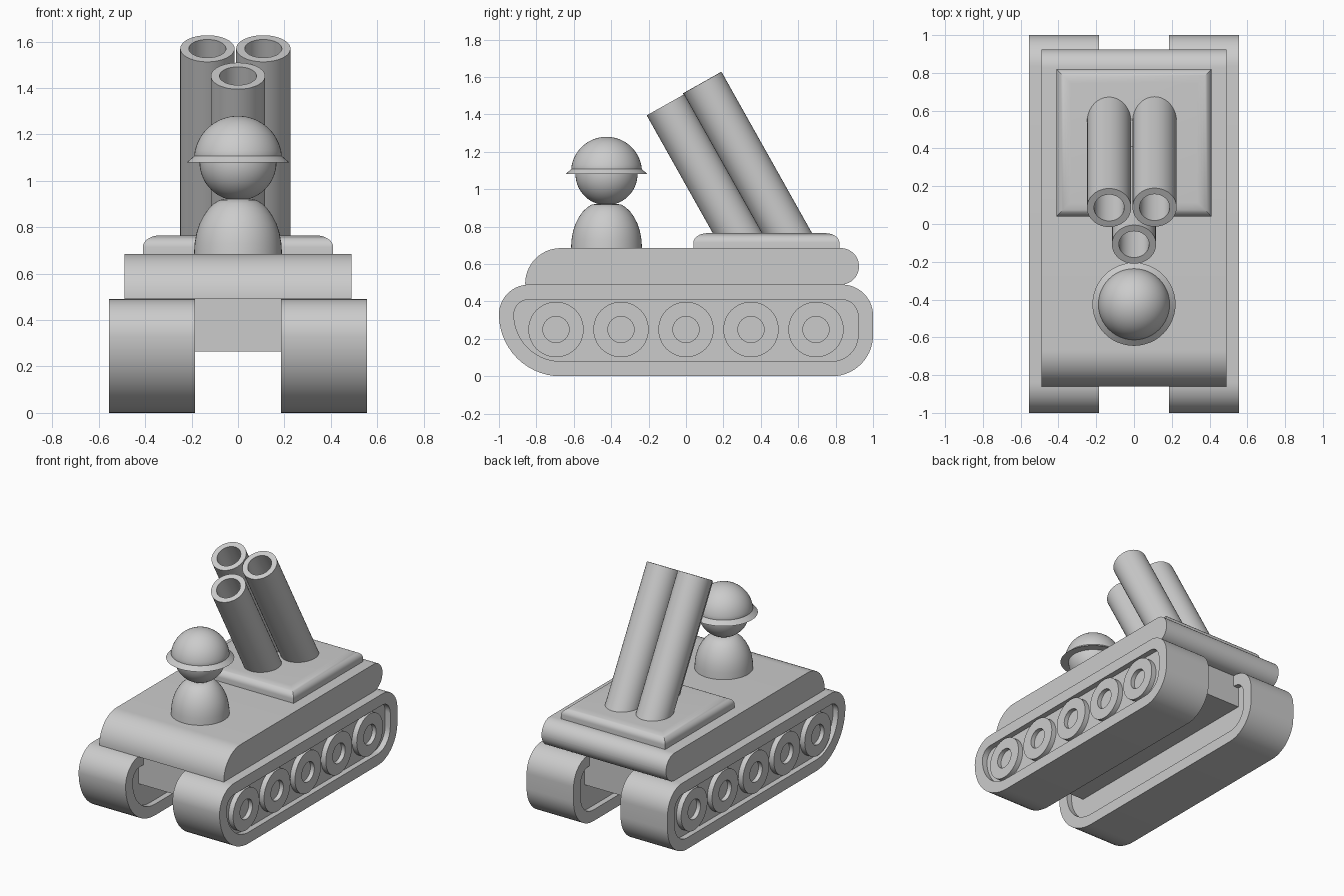
import bpy, bmesh, math
from mathutils import Matrix, Vector

if "Cube" in bpy.data.objects:
    bpy.data.objects.remove(bpy.data.objects["Cube"])


def finish(name, bm, mat=None):
    bmesh.ops.remove_doubles(bm, verts=bm.verts, dist=1e-5)
    bmesh.ops.recalc_face_normals(bm, faces=bm.faces)
    me = bpy.data.meshes.new(name)
    bm.to_mesh(me)
    bm.free()
    if mat:
        me.transform(mat)
    ob = bpy.data.objects.new(name, me)
    bpy.context.collection.objects.link(ob)
    bpy.ops.object.select_all(action='DESELECT')
    ob.select_set(True)
    bpy.context.view_layer.objects.active = ob
    bpy.ops.object.shade_smooth_by_angle(angle=math.radians(32))
    return ob


def bridge(bm, a, b):
    for i in range(len(a)):
        j = (i + 1) % len(a)
        bm.faces.new((a[i], a[j], b[j], b[i]))


def rounded_rect(y0, y1, z0, z1, radii, n=14):
    """Outline in the y-z plane; radii run bottom-front, bottom-back, top-back, top-front."""
    corners = [(y0, z0, 1, 1, 180), (y1, z0, -1, 1, 270), (y1, z1, -1, -1, 0), (y0, z1, 1, -1, 90)]
    pts = []
    for (y, z, sy, sz, start), r in zip(corners, radii):
        for i in range(n + 1 if r else 1):
            a = math.radians(start + 90 * i / n)
            pts.append((y + sy * r + r * math.cos(a), z + sz * r + r * math.sin(a)) if r else (y, z))
    return pts


def ring(bm, pts, x):
    return [bm.verts.new((x, y, z)) for y, z in pts]


def prism(name, pts, x0, x1):
    bm = bmesh.new()
    a, b = ring(bm, pts, x0), ring(bm, pts, x1)
    bm.faces.new(a)
    bm.faces.new(b)
    bridge(bm, a, b)
    return finish(name, bm)


def band(name, outer, inner, x0, x1):
    bm = bmesh.new()
    loops = [ring(bm, outer, x0), ring(bm, outer, x1), ring(bm, inner, x1), ring(bm, inner, x0)]
    for i in range(4):
        bridge(bm, loops[i], loops[(i + 1) % 4])
    return finish(name, bm)


def lathe(name, profile, mat, n=48):
    """Revolve (radius, height) points around z, closing both ends."""
    bm = bmesh.new()
    rows = [[bm.verts.new((r * math.cos(2 * math.pi * k / n), r * math.sin(2 * math.pi * k / n), h))
             for k in range(n)] for r, h in profile]
    for a, b in zip(rows, rows[1:]):
        bridge(bm, a, b)
    for row, (r, h) in ((rows[0], profile[0]), (rows[-1], profile[-1])):
        if r > 1e-3:
            bm.faces.new(row)
    return finish(name, bm, mat)


def arc(r, zc, a0, a1, n=16):
    return [(max(r * math.cos(t), 2e-6), zc + r * math.sin(t)) for t in
            (math.radians(a0 + (a1 - a0) * i / n) for i in range(n + 1))]


# Tracks: outer belt, recessed side plate and five wheels per side
outer = rounded_rect(-1, 1, 0, 0.49, (0.33, 0.22, 0.165, 0.16))
inner = rounded_rect(-0.92, 0.92, 0.08, 0.41, (0.25, 0.14, 0.09, 0.08))
wheel = [(0.148, 0), (0.148, 0.04), (0.07, 0.04), (0.07, 0.01)]
for side, s in (("right", 1), ("left", -1)):
    band(side + "_track_belt", outer, inner, s * 0.185, s * 0.555)
    prism(side + "_track_plate", inner, s * 0.225, s * 0.515)
    for i in range(5):
        mat = Matrix.Translation((s * 0.512, -0.695 + 0.3475 * i, 0.25)) @ Matrix.Rotation(s * math.pi / 2, 4, 'Y')
        lathe(f"{side}_wheel_{i + 1}", wheel, mat)

# Hull: wide rounded deck and narrow belly between the tracks
prism("deck", rounded_rect(-0.86, 0.925, 0.49, 0.685, (0, 0.097, 0.097, 0.19)), -0.49, 0.49)
prism("belly", rounded_rect(-0.8, 0.82, 0.265, 0.5, (0, 0, 0, 0)), -0.23, 0.23)

# Gun base: slab with mitred, rounded top edges
bm = bmesh.new()
steps = [(0, 0.68)] + [(0.075 * (1 - math.cos(t)), 0.715 + 0.05 * math.sin(t))
                       for t in (math.pi / 2 * i / 8 for i in range(9))]
rows = []
for d, z in steps:
    x, y0, y1 = 0.41 - d, 0.04 + d, 0.82 - d
    rows.append([bm.verts.new(p) for p in ((-x, y0, z), (x, y0, z), (x, y1, z), (-x, y1, z))])
for a, b in zip(rows, rows[1:]):
    bridge(bm, a, b)
bm.faces.new(rows[0])
bm.faces.new(rows[-1])
finish("gun_base", bm)

# Three hollow barrels leaning forward
tilt = math.radians(29.3)
for name, x, y, z in (("left_barrel", -0.132, 0.086, 1.57), ("right_barrel", 0.109, 0.088, 1.57),
                      ("front_barrel", 0, -0.108, 1.452)):
    length = (z - 0.69) / math.cos(tilt)
    tube = [(0.117, -length), (0.117, 0), (0.08, 0), (0.08, -length * 0.85)]
    lathe(name, tube, Matrix.Translation((x, y, z)) @ Matrix.Rotation(tilt, 4, 'X'))

# Driver: domed body, round head, helmet with sloping brim
seat = Matrix.Translation((0, -0.425, 0))
body = [(0.19, 0.68), (0.187, 0.73), (0.179, 0.775), (0.166, 0.815), (0.148, 0.85), (0.127, 0.88),
        (0.103, 0.903), (0.08, 0.917), (0.055, 0.922)]
lathe("driver_body", body, seat)
lathe("driver_head", arc(0.166, 1.081, -90, 90, 28), seat)
lathe("helmet", [(0.16, 1.08), (0.22, 1.08), (0.188, 1.108)] + arc(0.19, 1.09, 7, 90), seat)
